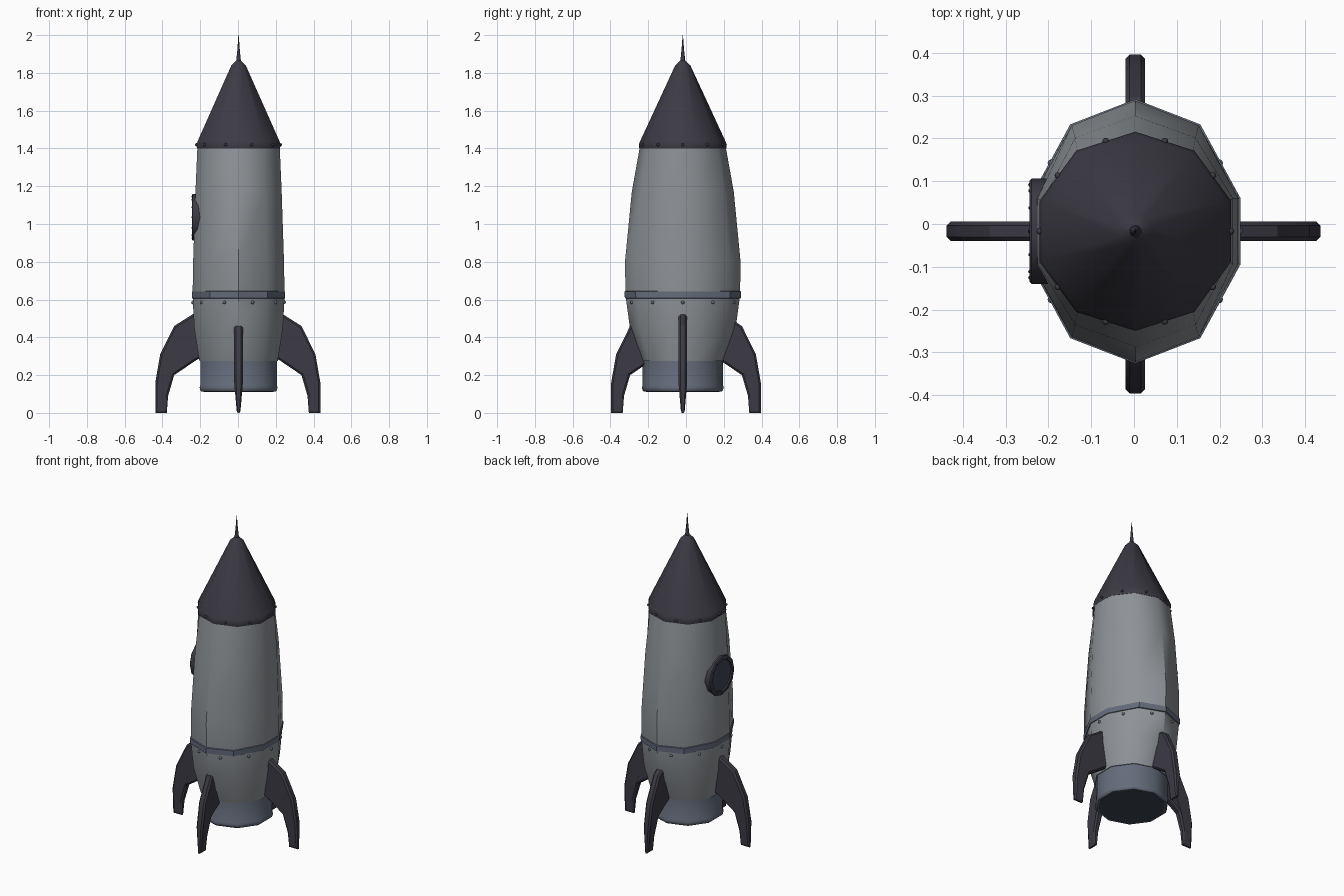
import bpy, bmesh, math
from mathutils import Matrix, Vector

if "Cube" in bpy.data.objects:
    bpy.data.objects.remove(bpy.data.objects["Cube"])

CX, CY, SIDES = 0.003, -0.017, 10


def material(name, rgb):
    m = bpy.data.materials.new(name)
    m.diffuse_color = (*rgb, 1)
    m.use_nodes = True
    m.node_tree.nodes["Principled BSDF"].inputs["Base Color"].default_value = m.diffuse_color
    return m


HULL = material("hull_grey", (0.27, 0.29, 0.31))
DARK = material("dark_metal", (0.045, 0.043, 0.058))
BLUE = material("blue_steel", (0.13, 0.15, 0.20))
GLASS = material("dark_glass", (0.045, 0.055, 0.08))


def finish(name, bm, mat, angle=40):
    bmesh.ops.recalc_face_normals(bm, faces=bm.faces[:])
    me = bpy.data.meshes.new(name)
    bm.to_mesh(me)
    bm.free()
    me.materials.append(mat)
    ob = bpy.data.objects.new(name, me)
    bpy.context.collection.objects.link(ob)
    bpy.ops.object.select_all(action='DESELECT')
    ob.select_set(True)
    bpy.context.view_layer.objects.active = ob
    bpy.ops.object.shade_smooth_by_angle(angle=math.radians(angle))
    return ob


def section(z, rx, ry):
    """Ten-sided ring with a point at front and back and flat left/right sides."""
    pts = []
    for i in range(SIDES):
        a = math.radians(90 + 36 * i)
        y = ry * math.sin(a)
        if abs(math.sin(a)) < 0.4:
            y = math.copysign(min(abs(y), 0.077), y)
        pts.append(Vector((CX + rx * math.cos(a), CY + y, z)))
    return pts


def loft(name, rings, mat, angle=40):
    bm = bmesh.new()
    loops = [[bm.verts.new(p) for p in section(*r)] for r in rings]
    for a, b in zip(loops, loops[1:]):
        for i in range(SIDES):
            j = (i + 1) % SIDES
            bm.faces.new((a[i], a[j], b[j], b[i]))
    bm.faces.new(loops[0])
    bm.faces.new(loops[-1])
    return finish(name, bm, mat, angle)


# Hull, belt, nozzle and nose
loft("hull", [(0.275, 0.218, 0.218), (0.45, 0.247, 0.280), (0.62, 0.256, 0.303),
              (0.80, 0.253, 0.306), (1.17, 0.240, 0.270), (1.41, 0.229, 0.227)], HULL)
loft("belt", [(0.605, 0.254, 0.300), (0.608, 0.259, 0.307), (0.642, 0.259, 0.309),
              (0.645, 0.253, 0.303)], BLUE)
loft("nozzle", [(0.29, 0.213, 0.213), (0.145, 0.213, 0.213), (0.135, 0.217, 0.217),
                (0.118, 0.212, 0.212), (0.112, 0.205, 0.205)], BLUE)
loft("nozzle_plate", [(0.115, 0.195, 0.195), (0.110, 0.195, 0.195)], GLASS)
loft("nose_cone", [(1.40, 0.230, 0.230), (1.42, 0.235, 0.233), (1.44, 0.227, 0.225),
                   (1.84, 0.040, 0.040), (1.865, 0.014, 0.014)], DARK)
loft("antenna", [(1.855, 0.014, 0.014), (1.92, 0.007, 0.007), (2.0, 0.001, 0.001)], DARK)


def rivets(name, points, r, mat):
    bm = bmesh.new()
    for p in points:
        bmesh.ops.create_icosphere(bm, subdivisions=1, radius=r,
                                   matrix=Matrix.Translation(p))
    finish(name, bm, mat, 60)


def face_centres(z, rx, ry):
    ring = section(z, rx, ry)
    return [(ring[i] + ring[i - 1]) / 2 for i in range(SIDES)]


rivets("nose_rivets", face_centres(1.42, 0.235, 0.233), 0.009, DARK)
rivets("belt_rivets", face_centres(0.585, 0.255, 0.299), 0.010, BLUE)

# Porthole on the left side: frame ring, glass and rivets
WZ, WSEG = 1.035, 12


def window_ring(x, r):
    return [Vector((x, CY + r * math.cos(2 * math.pi * i / WSEG),
                    WZ + r * math.sin(2 * math.pi * i / WSEG))) for i in range(WSEG)]


def window_part(name, rings, mat):
    bm = bmesh.new()
    loops = [[bm.verts.new(p) for p in window_ring(*r)] for r in rings]
    for a, b in zip(loops, loops[1:]):
        for i in range(WSEG):
            j = (i + 1) % WSEG
            bm.faces.new((a[i], a[j], b[j], b[i]))
    bm.faces.new(loops[0])
    bm.faces.new(loops[-1])
    finish(name, bm, mat)


window_part("porthole_frame", [(-0.200, 0.123), (-0.240, 0.123), (-0.244, 0.118),
                               (-0.244, 0.098), (-0.234, 0.094)], DARK)
window_part("porthole_glass", [(-0.230, 0.095), (-0.237, 0.095)], GLASS)
rivets("porthole_rivets", window_ring(-0.243, 0.109), 0.005, DARK)

# Four swept fins: bevelled plates that thin out toward the foot
FIN = [(0.15, 0.565), (0.24, 0.522), (0.338, 0.46), (0.412, 0.31), (0.438, 0.16),
       (0.438, 0.0), (0.377, 0.0), (0.370, 0.09), (0.338, 0.20), (0.22, 0.28),
       (0.15, 0.31)]


def fin(name, turn, shift, offset):
    bm = bmesh.new()
    h = 0.023
    f = bm.faces.new([bm.verts.new((x - shift, -h, z)) for x, z in FIN])
    ext = bmesh.ops.extrude_face_region(bm, geom=[f], use_keep_orig=True)
    new = [v for v in ext["geom"] if isinstance(v, bmesh.types.BMVert)]
    bmesh.ops.translate(bm, verts=new, vec=(0, 2 * h, 0))
    bmesh.ops.recalc_face_normals(bm, faces=bm.faces[:])
    rim = [e for e in bm.edges if abs(e.verts[0].co.y - e.verts[1].co.y) < 1e-6]
    bmesh.ops.bevel(bm, geom=rim, offset=0.010, segments=1, affect='EDGES')
    for v in bm.verts:
        v.co.y *= min(1, 0.4 + 0.6 * v.co.z / 0.16)
    bmesh.ops.rotate(bm, verts=bm.verts[:], matrix=Matrix.Rotation(math.radians(turn), 3, 'Z'))
    bmesh.ops.translate(bm, verts=bm.verts[:], vec=offset)
    finish(name, bm, DARK, 25)


fin("right_fin", 0, 0.002, (0, CY, 0))
fin("left_fin", 180, 0.0, (0, CY, 0))
fin("back_fin", 90, 0.042, (CX, 0, 0))
fin("front_fin", 270, 0.042, (CX, 0, 0))
